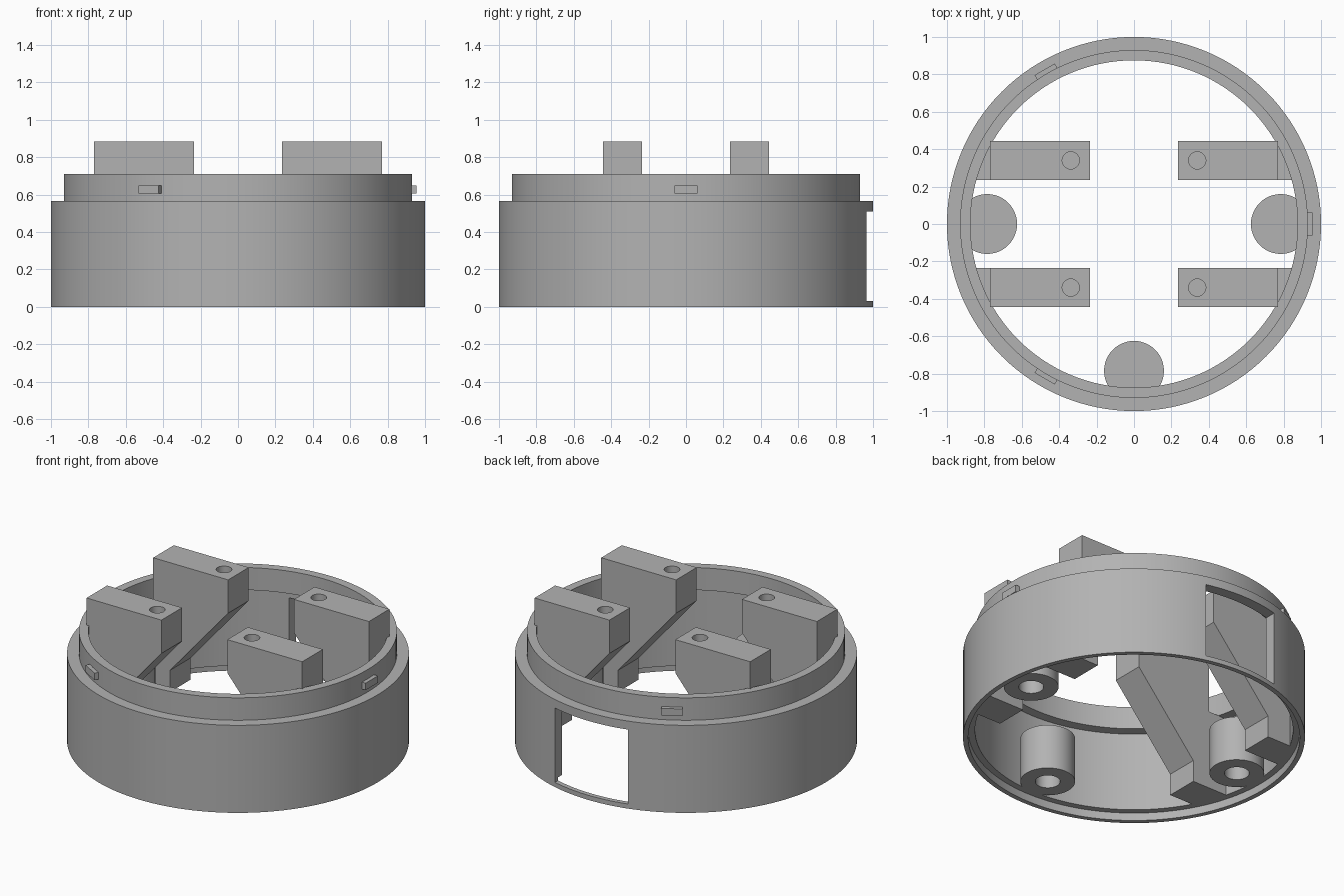
import bpy, bmesh, math
from mathutils import Matrix, Vector

cube = bpy.data.objects.get("Cube")
if cube:
    bpy.data.objects.remove(cube, do_unlink=True)

grey = bpy.data.materials.new("plain_grey")
grey.use_nodes = True
color = (0.45, 0.45, 0.45, 1)
grey.diffuse_color = color
grey.node_tree.nodes["Principled BSDF"].inputs["Base Color"].default_value = color


def finish(name, bm):
    bmesh.ops.recalc_face_normals(bm, faces=bm.faces)
    mesh = bpy.data.meshes.new(name)
    bm.to_mesh(mesh)
    bm.free()
    mesh.materials.append(grey)
    obj = bpy.data.objects.new(name, mesh)
    bpy.context.collection.objects.link(obj)
    return obj


def activate(obj):
    bpy.ops.object.select_all(action="DESELECT")
    obj.select_set(True)
    bpy.context.view_layer.objects.active = obj


def smooth(obj):
    activate(obj)
    bpy.ops.object.shade_smooth_by_angle(angle=math.radians(30))


def box(name, low, high):
    bm = bmesh.new()
    size = Vector(high) - Vector(low)
    middle = (Vector(high) + Vector(low)) / 2
    bmesh.ops.create_cube(bm, size=1,
                          matrix=Matrix.Translation(middle) @ Matrix.Diagonal((*size, 1)))
    return finish(name, bm)


def cylinder(name, x, y, z0, z1, radius, sides=48):
    bm = bmesh.new()
    bmesh.ops.create_cone(bm, cap_ends=True, segments=sides, radius1=radius, radius2=radius,
                          depth=z1 - z0, matrix=Matrix.Translation((x, y, (z0 + z1) / 2)))
    return finish(name, bm)


def lathe(name, profile, steps=128):
    bm = bmesh.new()
    verts = [bm.verts.new((r, 0, z)) for r, z in profile]
    edges = [bm.edges.new((verts[i - 1], verts[i])) for i in range(len(verts))]
    bmesh.ops.spin(bm, geom=verts + edges, cent=(0, 0, 0), axis=(0, 0, 1),
                   angle=math.tau, steps=steps, use_merge=True)
    bmesh.ops.remove_doubles(bm, verts=bm.verts, dist=0.0001)
    return finish(name, bm)


def boolean(obj, cutter, operation="DIFFERENCE"):
    cutter.hide_render = True
    mod = obj.modifiers.new("cut", "BOOLEAN")
    mod.operation, mod.solver, mod.object = operation, "EXACT", cutter
    activate(obj)
    bpy.ops.object.modifier_apply(modifier=mod.name)
    bpy.data.objects.remove(cutter, do_unlink=True)


# Housing wall with a stepped collar and a rebate under the lower rim
TOP, STEP, LEDGE = 0.71, 0.565, 0.05
housing = lathe("housing_ring", [
    (0.97, 0), (1, 0), (1, STEP), (0.93, STEP), (0.93, TOP),
    (0.875, TOP), (0.875, STEP), (0.93, STEP - 0.005), (0.93, LEDGE), (0.97, LEDGE)])

# Rectangular opening at the back
boolean(housing, box("window_cutter", (-0.26, 0.75, 0.03), (0.26, 1.1, 0.51)))
smooth(housing)

# Three small locking tabs around the collar
for i in range(3):
    tab = box(f"locking_tab_{i + 1}", (0.92, -0.062, 0.605), (0.955, 0.062, 0.65))
    tab.rotation_euler.z = i * math.tau / 3

# Four gusseted mounting arms, mirrored in x and y
arm_profile = [(0.235, 0.885), (0.77, 0.885), (0.77, STEP), (1, STEP),
               (1, LEDGE), (0.65, LEDGE), (0.65, 0.19), (0.235, 0.67)]
for sx, side in ((1, "left"), (-1, "right")):
    for sy, end in ((-1, "front"), (1, "back")):
        bm = bmesh.new()
        face = bm.faces.new([bm.verts.new((sx * x, sy * 0.235, z)) for x, z in arm_profile])
        new = bmesh.ops.extrude_face_region(bm, geom=[face])["geom"]
        bmesh.ops.translate(bm, vec=(0, sy * 0.21, 0),
                            verts=[v for v in new if isinstance(v, bmesh.types.BMVert)])
        arm = finish(f"{end}_{side}_mounting_arm", bm)
        boolean(arm, cylinder("trim", 0, 0, -0.5, 1.5, 0.94, 128), "INTERSECT")
        boolean(arm, cylinder("hole", sx * 0.338, sy * 0.34, 0.65, 1, 0.046))
        smooth(arm)

# Three blind screw bosses against the wall
for x, y, place in ((0.785, 0, "left"), (-0.785, 0, "right"), (0, -0.785, "front")):
    boss = cylinder(f"{place}_screw_boss", x, y, LEDGE, 0.34, 0.16)
    boolean(boss, cylinder("bore", x, y, -0.1, 0.28, 0.073))
    smooth(boss)
